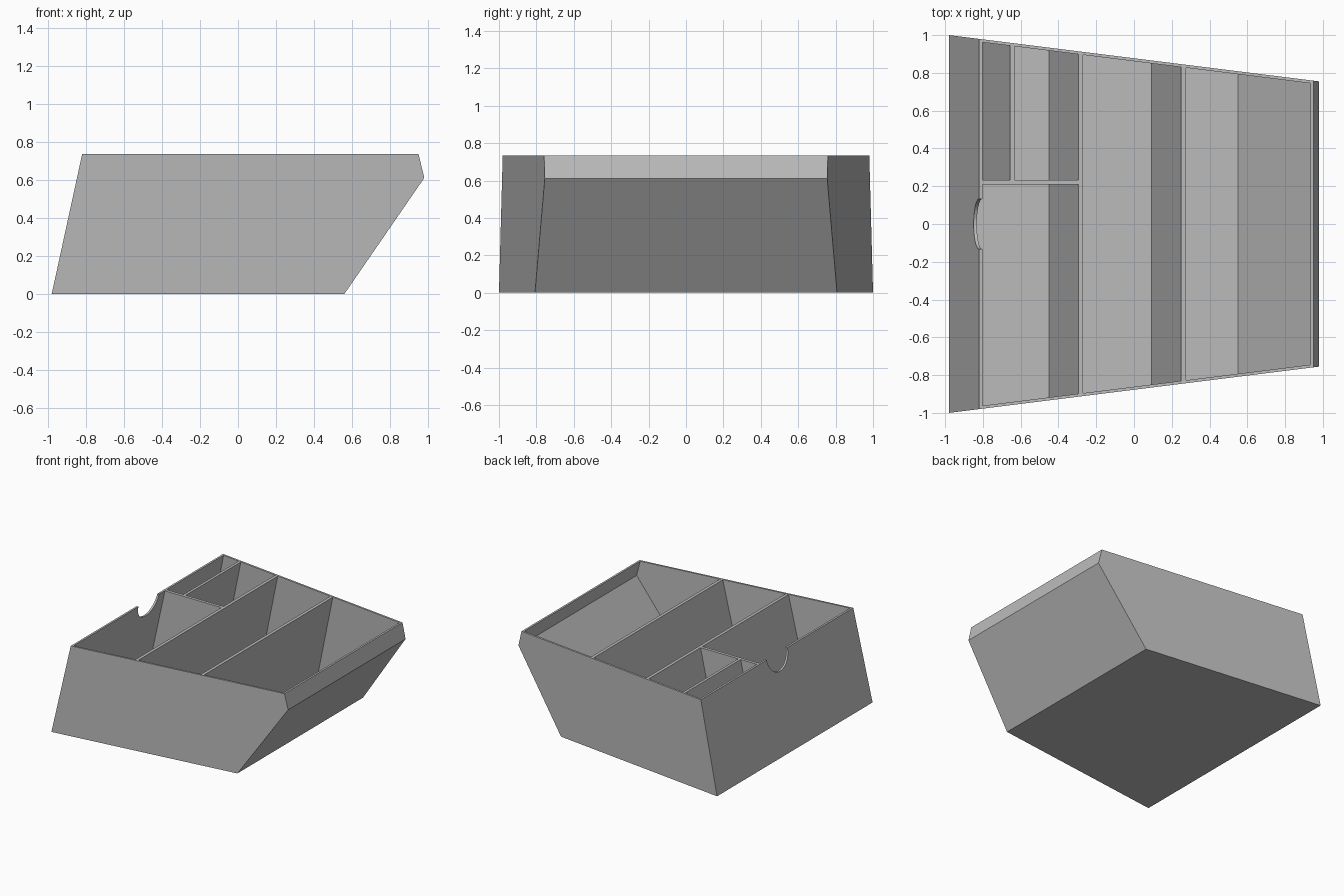
import bpy, bmesh, math

cube = bpy.data.objects.get("Cube")
if cube:
    bpy.data.objects.remove(cube)

HEIGHT = 0.735
LEAN = 0.16 / HEIGHT      # slope shared by the back wall and dividers
WALL = 0.016

grey = bpy.data.materials.new("plain grey")
grey.use_nodes = True
color = (0.5, 0.5, 0.5, 1)
grey.diffuse_color = color
grey.node_tree.nodes["Principled BSDF"].inputs["Base Color"].default_value = color


def half_width(x, inset=0):
    """Half width of the tapering tray at x."""
    return 1 - 0.125 * (x + 0.98) - inset


def prism(name, profile, low, high):
    """Extrude an xz profile between two y limits that depend on x."""
    bm = bmesh.new()
    a = [bm.verts.new((x, low(x), z)) for x, z in profile]
    b = [bm.verts.new((x, high(x), z)) for x, z in profile]
    bm.faces.new(a)
    bm.faces.new(b[::-1])
    for i in range(len(a)):
        j = (i + 1) % len(a)
        bm.faces.new((a[i], b[i], b[j], a[j]))
    bmesh.ops.recalc_face_normals(bm, faces=bm.faces)
    mesh = bpy.data.meshes.new(name)
    bm.to_mesh(mesh)
    bm.free()
    obj = bpy.data.objects.new(name, mesh)
    bpy.context.collection.objects.link(obj)
    mesh.materials.append(grey)
    return obj


def leaning(x0, x1, top=HEIGHT - 0.001, bottom=0.006):
    """Parallelogram profile with the shared lean."""
    return [(x0 + LEAN * bottom, bottom), (x1 + LEAN * bottom, bottom),
            (x1 + LEAN * top, top), (x0 + LEAN * top, top)]


def cut(target, cutter):
    mod = target.modifiers.new("cut " + cutter.name, "BOOLEAN")
    mod.operation = "DIFFERENCE"
    mod.solver = "EXACT"
    mod.object = cutter
    cutter.hide_render = True
    cutter.hide_set(True)


# Outer tray, hollowed to a thin wall
tray = prism("tray", [(-0.98, 0), (0.56, 0), (0.98, 0.61), (0.95, HEIGHT), (-0.82, HEIGHT)],
             lambda x: -half_width(x), half_width)
hollow = prism("hollow_cutter",
               [(-0.96, WALL), (0.551, WALL), (0.963, 0.613), (0.93, 0.75), (-0.80, 0.75)],
               lambda x: -half_width(x, WALL), lambda x: half_width(x, WALL))

# Round finger notch in the back wall
bpy.ops.mesh.primitive_cylinder_add(vertices=48, radius=0.133, depth=0.2,
                                    location=(-0.84, 0, HEIGHT),
                                    rotation=(0, math.pi / 2, 0))
notch = bpy.context.object
notch.name = "notch_cutter"
cut(tray, hollow)
cut(tray, notch)

# Full width dividers
for name, x in (("rear_divider", -0.454), ("middle_divider", 0.09)):
    prism(name, leaning(x, x + 0.025),
          lambda x: -half_width(x, WALL / 2), lambda x: half_width(x, WALL / 2))

# Small corner compartments
prism("cross_divider", leaning(-0.97, -0.44), lambda x: 0.208, lambda x: 0.233)
prism("corner_divider", leaning(-0.815, -0.793),
      lambda x: 0.22, lambda x: half_width(x, WALL / 2))
